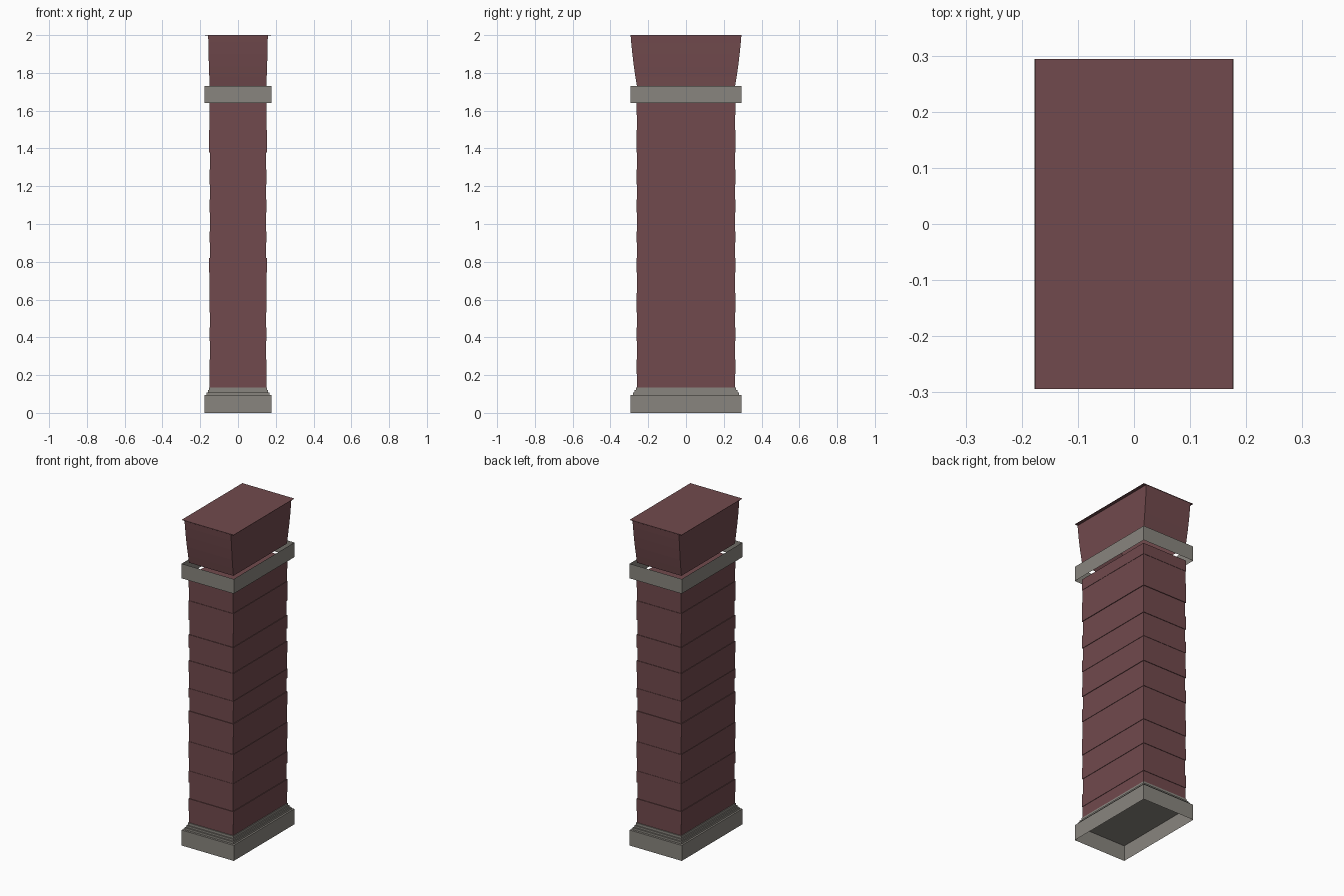
import bpy, bmesh, random

if "Cube" in bpy.data.objects:
    bpy.data.objects.remove(bpy.data.objects["Cube"])

random.seed(4)


def material(name, rgb):
    m = bpy.data.materials.new(name)
    m.diffuse_color = (*rgb, 1)
    m.use_nodes = True
    m.node_tree.nodes["Principled BSDF"].inputs["Base Color"].default_value = m.diffuse_color
    return m


red = material("dark red brick", (0.165, 0.068, 0.074))
stone = material("grey stone", (0.25, 0.235, 0.21))


def loft(name, rings, mat, top=False, bottom=False):
    """Rectangular shell through rings of (half x, half y, z)."""
    bm = bmesh.new()
    loops = [[bm.verts.new((sx * hx, sy * hy, z))
              for sx, sy in ((-1, -1), (1, -1), (1, 1), (-1, 1))]
             for hx, hy, z in rings]
    for a, b in zip(loops, loops[1:]):
        for i in range(4):
            j = (i + 1) % 4
            bm.faces.new((a[i], a[j], b[j], b[i]))
    if top:
        bm.faces.new(loops[-1])
    if bottom:
        bm.faces.new(loops[0][::-1])
    me = bpy.data.meshes.new(name)
    bm.to_mesh(me)
    bm.free()
    me.materials.append(mat)
    ob = bpy.data.objects.new(name, me)
    bpy.context.collection.objects.link(ob)
    return ob


# Plinth: hollow underneath, closed on top
loft("plinth", [(0.177, 0.294, 0), (0.177, 0.294, 0.095)], stone, top=True)

# Stepped moulding above the plinth
steps = []
for hx, hy, z0, z1 in ((0.166, 0.281, 0.095, 0.108),
                       (0.160, 0.273, 0.108, 0.12),
                       (0.154, 0.266, 0.12, 0.135)):
    steps += [(hx, hy, z0), (hx, hy, z1)]
loft("base_moulding", steps, stone, top=True)

# Shaft: courses of slightly uneven width
courses = 18
cuts = [0.135 + (1.645 - 0.135) * i / courses for i in range(courses + 1)]
for i in range(1, courses):
    cuts[i] += random.uniform(-0.025, 0.025)
shaft = []
for i, (z0, z1) in enumerate(zip(cuts, cuts[1:])):
    d = random.uniform(0, 0.002) + (0.0025 if i % 2 else 0)
    shaft += [(0.148 + d, 0.259 + d, z0), (0.148 + d, 0.259 + d, z1)]
loft("shaft", shaft, red, top=True)

# Open stone collar around the neck
loft("collar", [(0.177, 0.294, 1.64), (0.177, 0.294, 1.73)], stone)

# Flared capital with a thin projecting top edge
capital = loft("capital", [(0.151, 0.260, 1.73), (0.152, 0.268, 1.78),
                           (0.154, 0.276, 1.835), (0.156, 0.284, 1.90),
                           (0.157, 0.290, 1.96), (0.158, 0.293, 1.997),
                           (0.176, 0.294, 1.998), (0.176, 0.294, 2.0)],
               red, top=True)
